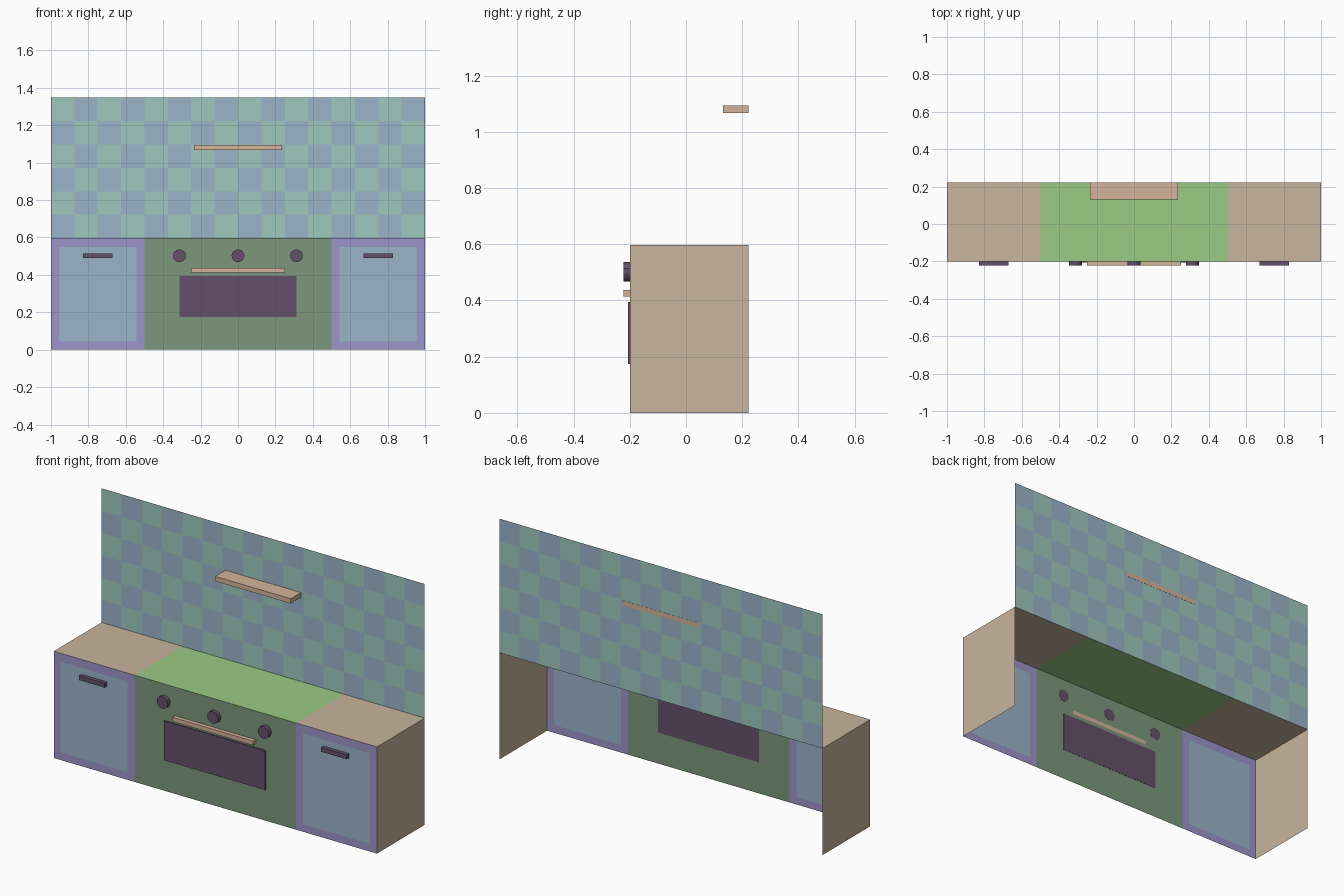
import bpy
import bmesh
from math import radians
from mathutils import Matrix

cube = bpy.data.objects.get("Cube")
if cube:
    bpy.data.objects.remove(cube, do_unlink=True)


def material(name, rgb):
    """Flat material from an sRGB 0-255 colour."""
    linear = [((c / 255 + 0.055) / 1.055) ** 2.4 for c in rgb] + [1]
    m = bpy.data.materials.new(name)
    m.use_nodes = True
    m.diffuse_color = linear
    m.node_tree.nodes["Principled BSDF"].inputs["Base Color"].default_value = linear
    return m


TAN = material("counter tan", (200, 181, 157))
WOOD = material("pale wood", (213, 180, 154))
HOB = material("hob light green", (155, 203, 131))
OVEN = material("oven dull green", (125, 151, 125))
FRAME = material("cabinet lilac", (157, 149, 203))
BLUE = material("soft blue", (154, 179, 201))
AQUA = material("tile aqua", (159, 200, 190))
DARK = material("dark plum", (101, 80, 106))

FRONT, BACK, TOP, WALL_TOP = -0.2, 0.222, 0.597, 1.347


def finish(name, bm, mats):
    mesh = bpy.data.meshes.new(name)
    bm.to_mesh(mesh)
    bm.free()
    for m in mats:
        mesh.materials.append(m)
    obj = bpy.data.objects.new(name, mesh)
    bpy.context.collection.objects.link(obj)
    return obj


def panel(name, us, vs, place, mats, rule):
    """Flat sheet split at us and vs; rule(column, row) picks each cell's material."""
    bm = bmesh.new()
    grid = [[bm.verts.new(place(u, v)) for v in vs] for u in us]
    for i in range(len(us) - 1):
        for j in range(len(vs) - 1):
            f = bm.faces.new((grid[i][j], grid[i + 1][j],
                              grid[i + 1][j + 1], grid[i][j + 1]))
            f.material_index = rule(i, j)
    return finish(name, bm, mats)


def box(name, x, y, z, mat):
    """Box from (min, max) ranges."""
    bm = bmesh.new()
    bmesh.ops.create_cube(bm, size=1)
    for v in bm.verts:
        v.co = [r[0] + (c + 0.5) * (r[1] - r[0]) for c, r in zip(v.co, (x, y, z))]
    return finish(name, bm, [mat])


# Worktop with the hob between two counters
panel("worktop", [-1, -0.5, 0.5, 1], [FRONT, BACK],
      lambda u, v: (u, v, TOP), [TAN, HOB], lambda i, j: int(i == 1))

# Oven front
panel("oven_front", [-0.5, 0.5], [0, TOP],
      lambda u, v: (u, FRONT, v), [OVEN], lambda i, j: 0)

for side, s in (("left", 1), ("right", -1)):
    # Cabinet front with a blue field inside a lilac frame
    panel(side + "_cabinet_front", sorted(s * x for x in (0.5, 0.543, 0.958, 1)),
          [0, 0.043, 0.55, TOP], lambda u, v: (u, FRONT, v),
          [FRAME, BLUE], lambda i, j: int(i == 1 and j == 1))
    # Outer side wall
    panel(side + "_side", [FRONT, BACK][::s], [0, TOP],
          lambda u, v: (s, u, v), [TAN], lambda i, j: 0)
    # Cabinet handle
    box(side + "_cabinet_handle", sorted((s * 0.67, s * 0.828)),
        (-0.222, FRONT), (0.49, 0.514), DARK)

# Checkered splashback, open behind and below
panel("splashback", [-1 + i / 8 for i in range(17)],
      [TOP + (WALL_TOP - TOP) * j / 6 for j in range(7)],
      lambda u, v: (u, BACK, v), [BLUE, AQUA], lambda i, j: (i + j) % 2)

# Shelf, reaching just through the splashback
box("shelf", (-0.234, 0.234), (0.132, BACK + 0.001), (1.067, 1.094), WOOD)

# Oven door and its handle
box("oven_door", (-0.313, 0.313), (-0.207, FRONT + 0.001), (0.174, 0.394), DARK)
box("oven_handle", (-0.25, 0.25), (-0.223, FRONT), (0.414, 0.437), WOOD)

# Knobs
for name, x in (("right", -0.313), ("middle", 0), ("left", 0.313)):
    bm = bmesh.new()
    bmesh.ops.create_cone(bm, cap_ends=True, segments=16, radius1=0.034,
                          radius2=0.034, depth=0.024,
                          matrix=Matrix.Translation((x, -0.211, 0.502))
                          @ Matrix.Rotation(radians(90), 4, "X"))
    finish(name + "_knob", bm, [DARK])
